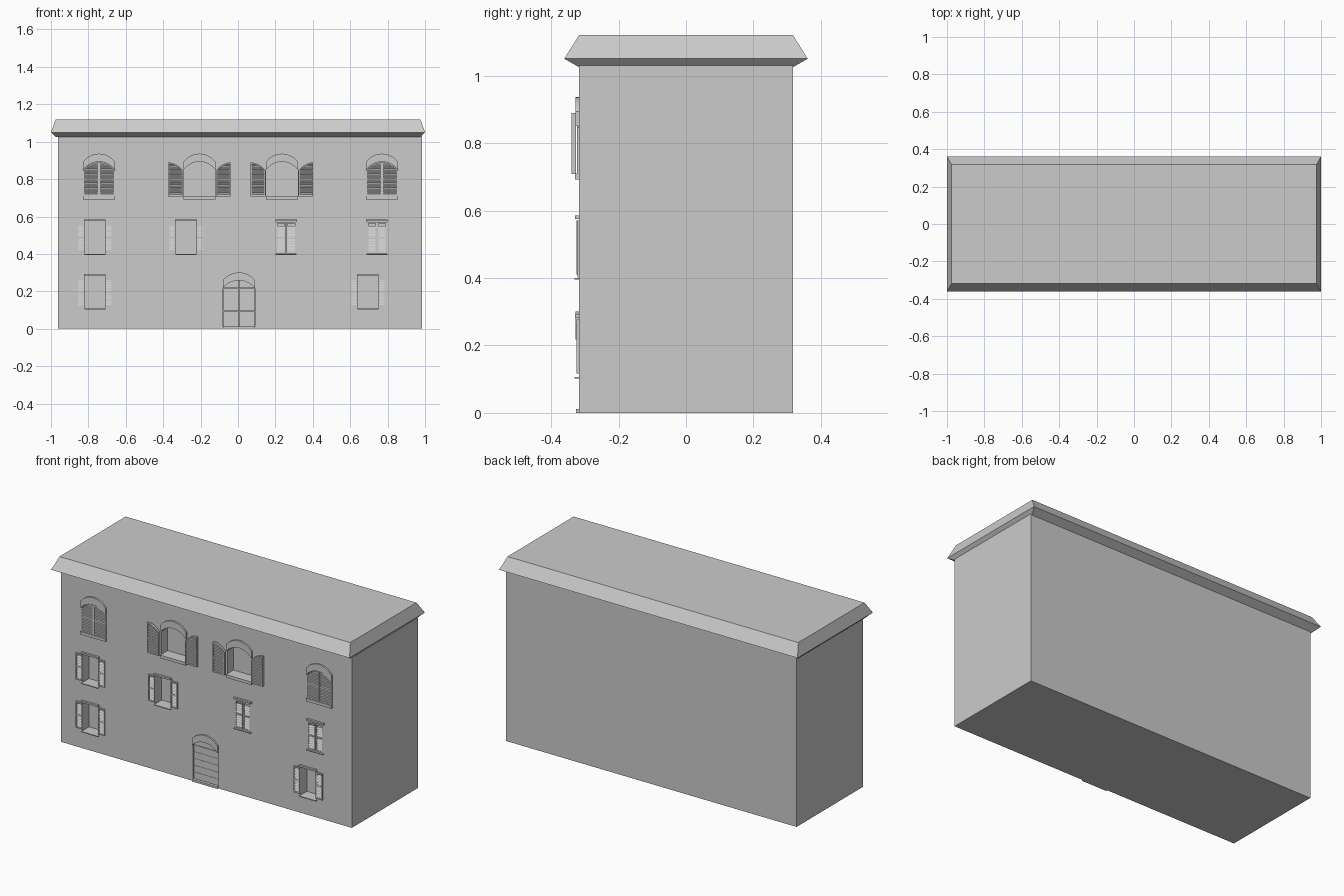
import bpy, bmesh, math

if "Cube" in bpy.data.objects:
    bpy.data.objects.remove(bpy.data.objects["Cube"])

WALL = -0.317      # front wall plane
DEPTH = 0.06       # window recess depth


def prism(bm, pts, a0, a1, axis='y'):
    """Extrude a 2D outline: (x,z) along y, or (y,z) along x."""
    def put(p, a):
        return (p[0], a, p[1]) if axis == 'y' else (a, p[0], p[1])
    lo = [bm.verts.new(put(p, a0)) for p in pts]
    hi = [bm.verts.new(put(p, a1)) for p in pts]
    n = len(pts)
    faces = [bm.faces.new(lo), bm.faces.new(hi[::-1])]
    for i in range(n):
        faces.append(bm.faces.new((lo[i], hi[i], hi[(i + 1) % n], lo[(i + 1) % n])))
    bmesh.ops.recalc_face_normals(bm, faces=faces)


def box(bm, x0, x1, y0, y1, z0, z1):
    prism(bm, [(x0, z0), (x1, z0), (x1, z1), (x0, z1)], y0, y1)


def finish(bm, name):
    me = bpy.data.meshes.new(name)
    bm.to_mesh(me)
    bm.free()
    ob = bpy.data.objects.new(name, me)
    bpy.context.collection.objects.link(ob)
    return ob


def rise(d, hw, h):
    """Height of a segmental arch above its spring line at offset d."""
    r = (hw * hw + h * h) / (2 * h)
    return math.sqrt(r * r - d * d) - (r - h)


def arc(cx, hw, zs, h, n=12):
    return [(cx + hw - 2 * hw * i / n, zs + rise(hw - 2 * hw * i / n, hw, h))
            for i in range(n + 1)]


def opening(cx, hw, z0, zs, h):
    low = [(cx - hw, z0), (cx + hw, z0)]
    if h == 0:
        return low + [(cx + hw, zs), (cx - hw, zs)]
    return low + arc(cx, hw, zs, h)


def leaf(bm, xa, xb, z0, top, y0, y1, pitch):
    """Louvred leaf from hinge xa to free edge xb; top(u) is its upper edge."""
    X = lambda u: xa + (xb - xa) * u
    f = 0.007 / abs(xb - xa)
    t = 0.008
    # stiles and top rail follow the upper edge
    for u0, u1 in ((0, f), (1 - f, 1)):
        prism(bm, [(X(u0), z0), (X(u1), z0), (X(u1), top(u1)), (X(u0), top(u0))], y0, y1)
    us = [f + (1 - 2 * f) * i / 6 for i in range(7)]
    prism(bm, [(X(u), top(u)) for u in us] + [(X(u), top(u) - t) for u in us[::-1]], y0, y1)
    # bottom and middle rails
    zm = z0 + 0.47 * (top(1) - z0)
    for z in (z0, zm):
        box(bm, X(f), X(1 - f), y0, y1, z, z + t)
    # tilted slats
    z = z0 + t
    while z + pitch < top(1) - t:
        u0 = f
        while top(u0) < z + pitch and u0 < 1 - f:
            u0 += 0.05
        if u0 < 1 - f - 0.05:
            e = 0.002
            prism(bm, [(y0 + e, z), (y0 + e, z + 0.003), (y1 - e, z + pitch), (y1 - e, z + pitch - 0.003)],
                  X(u0), X(1 - f), 'x')
        z += pitch


# (centre x, half width, bottom, spring, arch rise, shutters open)
ARCHED = [(-0.743, False), (-0.206, True), (0.235, True), (0.77, False)]
SQUARE = [(-0.765, 0.40, True), (-0.278, 0.40, True), (0.257, 0.40, False),
          (0.743, 0.40, False), (-0.765, 0.107, True), (0.695, 0.107, True)]
windows = [(x, 0.085, 0.71, 0.85, 0.043, o) for x, o in ARCHED]
windows += [(x, 0.0535, z, z + 0.178, 0, o) for x, z, o in SQUARE]
DOOR = (0.005, 0.085, 0.012, 0.218, 0.04)

# walls with window and door recesses
bm = bmesh.new()
box(bm, -0.963, 0.985, WALL, 0.317, 0, 1.03)
walls = finish(bm, "walls")
bm = bmesh.new()
for w in windows:
    prism(bm, opening(*w[:5]), WALL - 0.1, WALL + DEPTH)
prism(bm, opening(*DOOR), WALL - 0.1, WALL + 0.02)
cutter = finish(bm, "opening_cutter")
cutter.hide_render = True
mod = walls.modifiers.new("openings", 'BOOLEAN')
mod.operation = 'DIFFERENCE'
mod.solver = 'EXACT'
mod.object = cutter
bpy.context.view_layer.objects.active = walls
bpy.ops.object.modifier_apply(modifier=mod.name)
bpy.data.objects.remove(cutter)

# roof: stacked rectangular rings
bm = bmesh.new()
rings = []
for hx, hy, z in ((0.975, 0.317, 1.025), (1.0, 0.361, 1.05), (0.975, 0.317, 1.12)):
    rings.append([bm.verts.new((sx * hx, sy * hy, z))
                  for sx, sy in ((-1, -1), (1, -1), (1, 1), (-1, 1))])
bm.faces.new(rings[0][::-1])
bm.faces.new(rings[-1])
for a, b in zip(rings, rings[1:]):
    for i in range(4):
        bm.faces.new((a[i], a[(i + 1) % 4], b[(i + 1) % 4], b[i]))
finish(bm, "roof")

# window trim and shutters
for i, (cx, hw, z0, zs, h, is_open) in enumerate(windows):
    bm = bmesh.new()
    if h:
        lower, upper = arc(cx, hw, zs, h), arc(cx, hw, zs + 0.043, h)
        prism(bm, lower + upper[::-1], WALL - 0.010, WALL + 0.005)
        box(bm, cx - hw, cx + hw, WALL - 0.012, WALL + 0.01, z0 - 0.018, z0)
    else:
        box(bm, cx - hw - 0.004, cx + hw + 0.004, WALL - 0.012, WALL + 0.01, zs - 0.003, zs + 0.007)
        box(bm, cx - hw - 0.002, cx + hw + 0.002, WALL - 0.013, WALL + 0.01, z0 - 0.005, z0)
    finish(bm, f"window_trim_{i}")

    bm = bmesh.new()
    for s in (-1, 1):
        edge = cx + s * hw
        if h:
            top = lambda u: zs + rise(hw * (1 - u), hw, h) - 0.004
            if is_open:
                leaf(bm, edge + s * 0.004, edge + s * 0.082, z0 - 0.002, top, WALL - 0.023, WALL - 0.009, 0.009)
            else:
                leaf(bm, edge, cx + s * 0.001, z0, top, WALL - 0.006, WALL + 0.007, 0.009)
        else:
            top = lambda u: zs - 0.008
            if is_open:
                leaf(bm, edge, edge + s * 0.043, z0 + 0.01, top, WALL - 0.008, WALL, 0.009)
            else:
                leaf(bm, edge, cx + s * 0.001, z0 + 0.002, top, WALL - 0.004, WALL + 0.006, 0.014)
    finish(bm, f"shutters_{i}")

# door hood, threshold and planked leaves
cx, hw, z0, zs, h = DOOR
bm = bmesh.new()
prism(bm, arc(cx, hw, zs, h) + arc(cx, hw, zs + 0.043, h)[::-1], WALL - 0.010, WALL + 0.005)
finish(bm, "door_hood")
bm = bmesh.new()
box(bm, cx - hw, cx + hw, WALL - 0.009, WALL + 0.02, 0, 0.012)
finish(bm, "door_threshold")
bm = bmesh.new()
for s in (-1, 1):
    for k in range(5):
        za = z0 + k * 0.041
        box(bm, cx + s * 0.001, cx + s * (hw - 0.002), WALL + 0.008, WALL + 0.021, za, za + 0.040)
    us = [j / 6 for j in range(7)]
    prism(bm, [(cx + s * 0.001, zs), (cx + s * hw, zs)] +
          [(cx + s * hw * (1 - u) + s * 0.001 * u, zs + rise(hw * (1 - u), hw, h) + 0.0005) for u in us],
          WALL + 0.008, WALL + 0.021)
finish(bm, "door_leaves")
